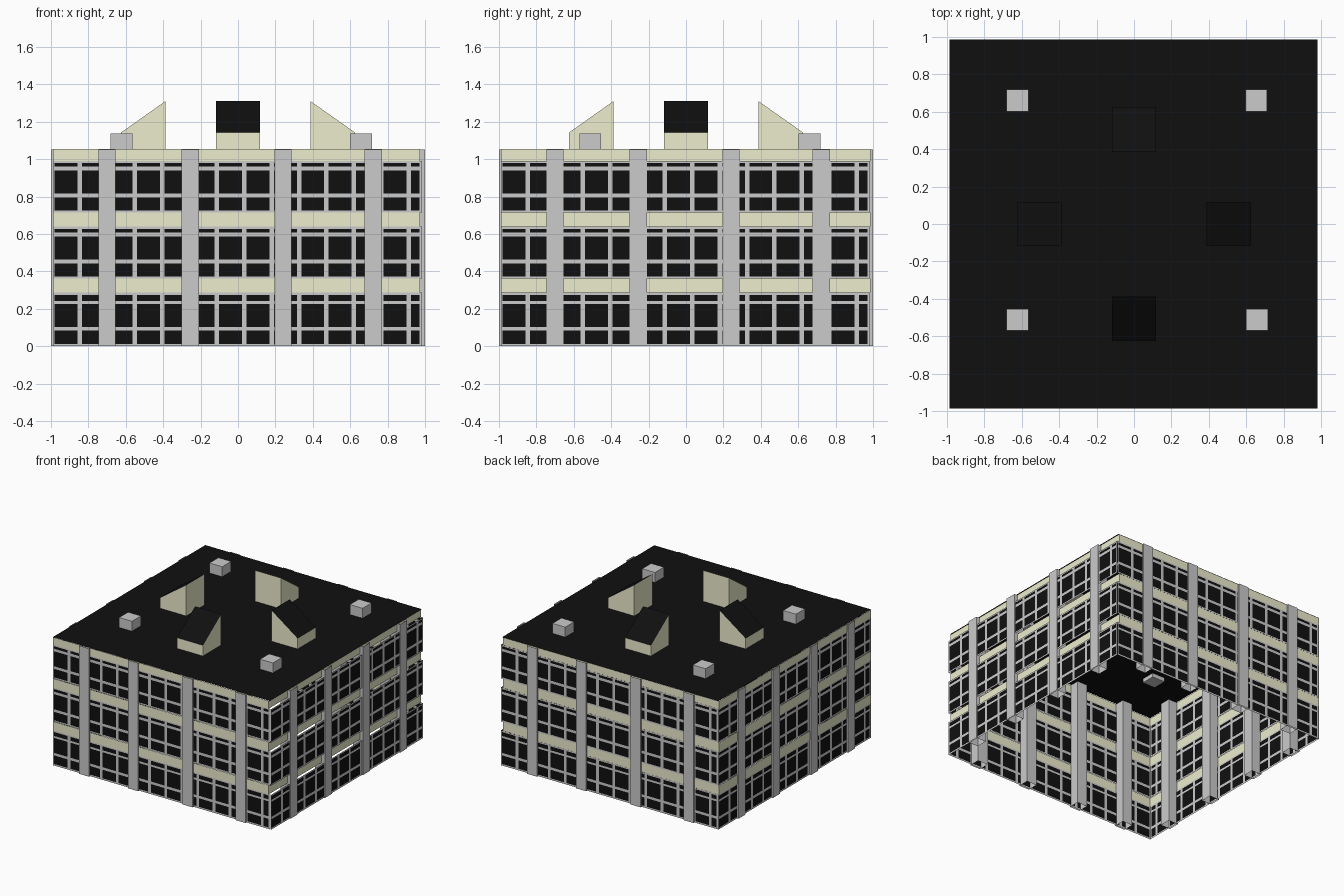
import bpy, bmesh
from math import pi
from mathutils import Matrix

if "Cube" in bpy.data.objects:
    bpy.data.objects.remove(bpy.data.objects["Cube"])


def material(name, rgb):
    m = bpy.data.materials.new(name)
    m.diffuse_color = (*rgb, 1)
    m.use_nodes = True
    m.node_tree.nodes["Principled BSDF"].inputs["Base Color"].default_value = m.diffuse_color
    return m


BLACK = material("black", (0.005, 0.005, 0.005))
BEIGE = material("beige", (0.85, 0.85, 0.62))
GREY = material("dark_grey", (0.55, 0.55, 0.55))
ROOF_Z = 1.055


def finish(name, bm, mats=(), turn=0):
    """Turn the mesh by quarter turns about z and link it as an object."""
    bm.transform(Matrix.Rotation(turn * pi / 2, 4, 'Z'))
    mesh = bpy.data.meshes.new(name)
    bm.to_mesh(mesh)
    bm.free()
    for m in mats:
        mesh.materials.append(m)
    obj = bpy.data.objects.new(name, mesh)
    bpy.context.collection.objects.link(obj)
    return obj


def add_box(bm, x0, x1, y0, y1, z0, z1, capped=True):
    """Box, or an open-ended rectangular tube when not capped."""
    lo = [bm.verts.new(p) for p in ((x0, y0, z0), (x1, y0, z0), (x1, y1, z0), (x0, y1, z0))]
    hi = [bm.verts.new((v.co.x, v.co.y, z1)) for v in lo]
    for i in range(4):
        j = (i + 1) % 4
        bm.faces.new((lo[i], lo[j], hi[j], hi[i]))
    if capped:
        bm.faces.new(lo[::-1])
        bm.faces.new(hi)


# Window grid: edges alternate frame, glass, frame ...
bars = [-0.845 + 0.1464 * k for k in range(13)]
xs = [-0.99, -0.98] + [b + s for b in bars for s in (-0.012, 0.012)] + [0.97, 0.985]
storeys = [
    (0.0, 0.013, 0.083, 0.104, 0.227, 0.243, 0.275, 0.286),
    (0.361, 0.372, 0.441, 0.4625, 0.586, 0.607, 0.628, 0.639),
    (0.714, 0.725, 0.794, 0.8155, 0.9385, 0.96, 0.98, 0.99),
]


def window_cells(y, want_glass):
    bm = bmesh.new()
    for zs in storeys:
        grid = [[bm.verts.new((x, y, z)) for x in xs] for z in zs]
        for r in range(len(zs) - 1):
            for c in range(len(xs) - 1):
                if (r % 2 == 1 and c % 2 == 1) == want_glass:
                    bm.faces.new((grid[r][c], grid[r][c + 1],
                                  grid[r + 1][c + 1], grid[r + 1][c]))
    loose = [v for v in bm.verts if not v.link_faces]
    bmesh.ops.delete(bm, geom=loose, context='VERTS')
    return bm


for turn, side in enumerate(("front", "right", "back", "left")):
    depth = -0.992 if side == "right" else -0.987
    finish(side + "_window_frames", window_cells(depth, False), turn=turn)
    finish(side + "_window_glass", window_cells(depth, True), [BLACK], turn)

    # Hollow square pillars
    bm = bmesh.new()
    for x in (-0.70, -0.255, 0.241, 0.723):
        add_box(bm, x - 0.046, x + 0.046, -1.0, -0.91, 0, 1.053, capped=False)
    finish(side + "_pillars", bm, turn=turn)

    # Rooftop wedge with a black sloping top
    bm = bmesh.new()
    profile = ((-0.625, ROOF_Z), (-0.388, ROOF_Z), (-0.388, 1.31), (-0.625, 1.143))
    a, b = [[bm.verts.new((x, y, z)) for y, z in profile] for x in (-0.118, 0.118)]
    bm.faces.new(a)
    bm.faces.new(b[::-1])
    for i in range(4):
        j = (i + 1) % 4
        f = bm.faces.new((a[j], a[i], b[i], b[j]))
        f.material_index = 1 if i == 2 else 0
    bmesh.ops.recalc_face_normals(bm, faces=bm.faces)
    finish(side + "_roof_wedge", bm, [BEIGE, BLACK], turn)

# Floor bands, open rings around the building
for i, (z0, z1) in enumerate(((0.286, 0.361), (0.639, 0.714), (0.99, 1.054))):
    bm = bmesh.new()
    add_box(bm, -0.99, 0.972, -0.99, 0.986, z0, z1, capped=False)
    finish(f"floor_band_{i + 1}", bm, [BEIGE])

# Flat roof sheet
bm = bmesh.new()
bm.faces.new([bm.verts.new((x, y, ROOF_Z)) for x, y in
              ((-0.987, -0.987), (0.98, -0.987), (0.98, 0.987), (-0.987, 0.987))])
finish("roof", bm, [BLACK])

# Small rooftop cubes, slightly sunk through the roof
for i, (x, y) in enumerate(((-0.623, 0.66), (0.653, 0.66), (-0.623, -0.512), (0.658, -0.512))):
    bm = bmesh.new()
    add_box(bm, x - 0.058, x + 0.058, y - 0.058, y + 0.058, 1.022, 1.137)
    finish(f"roof_vent_{i + 1}", bm, [GREY])
